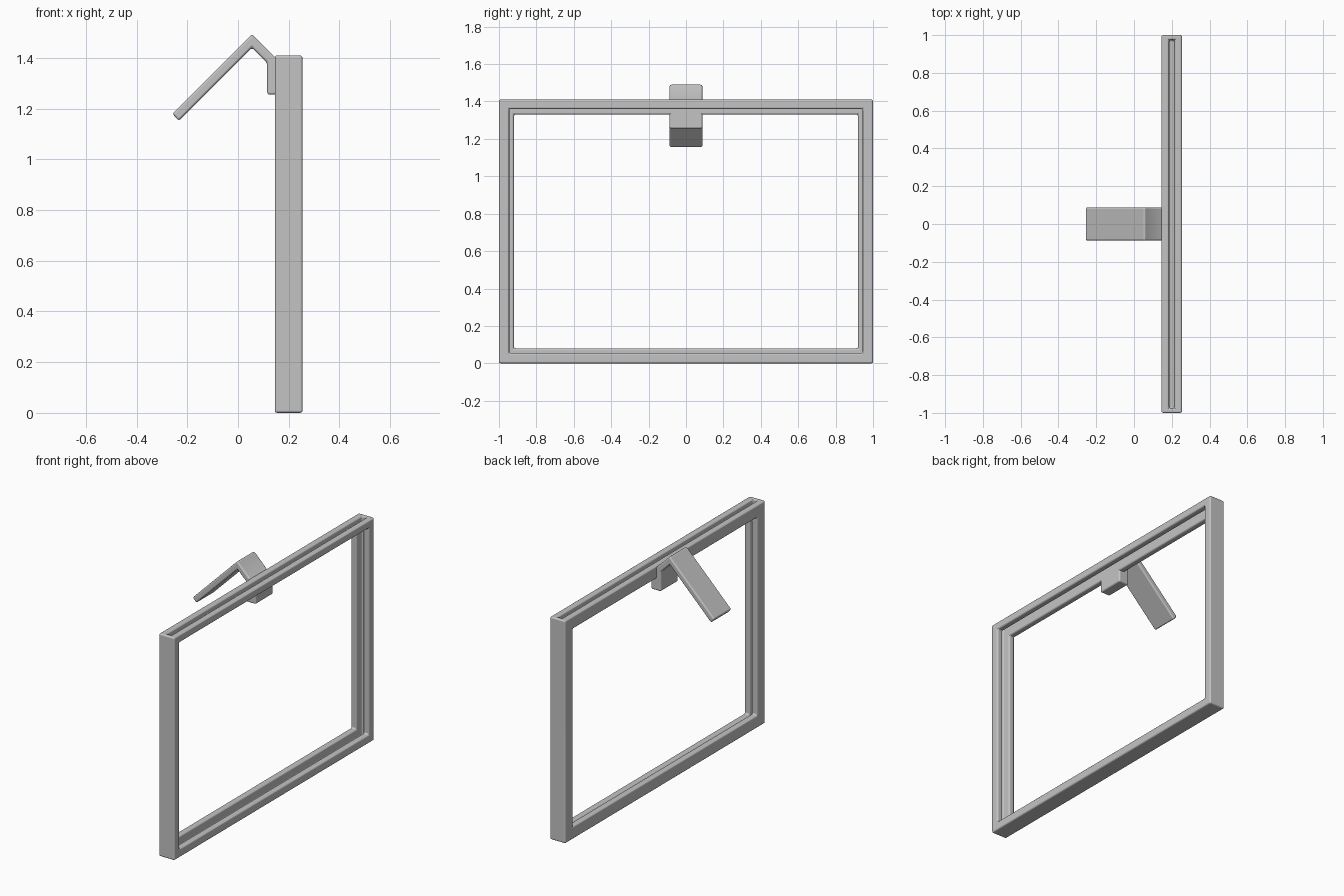
import bpy, bmesh

if "Cube" in bpy.data.objects:
    bpy.data.objects.remove(bpy.data.objects["Cube"])

grey = bpy.data.materials.new("plain grey")
grey.diffuse_color = (0.55, 0.55, 0.55, 1)
grey.use_nodes = True
grey.node_tree.nodes["Principled BSDF"].inputs["Base Color"].default_value = grey.diffuse_color


def make_object(name, bm):
    bmesh.ops.recalc_face_normals(bm, faces=bm.faces)
    mesh = bpy.data.meshes.new(name)
    bm.to_mesh(mesh)
    bm.free()
    mesh.materials.append(grey)
    ob = bpy.data.objects.new(name, mesh)
    bpy.context.collection.objects.link(ob)
    return ob


def prism(name, profile, half_width):
    """Extrude an x-z profile along y, centred on y = 0."""
    bm = bmesh.new()
    face = bm.faces.new([bm.verts.new((x, -half_width, z)) for x, z in profile])
    ext = bmesh.ops.extrude_face_region(bm, geom=[face])["geom"]
    moved = [g for g in ext if isinstance(g, bmesh.types.BMVert)]
    bmesh.ops.translate(bm, verts=moved, vec=(0, 2 * half_width, 0))
    return make_object(name, bm)


def box(name, x0, x1, half_width, z0, z1):
    return prism(name, [(x0, z0), (x1, z0), (x1, z1), (x0, z1)], half_width)


def cut(ob, cutter):
    mod = ob.modifiers.new("cut", 'BOOLEAN')
    mod.operation, mod.solver, mod.object = 'DIFFERENCE', 'EXACT', cutter
    bpy.context.view_layer.objects.active = ob
    bpy.ops.object.modifier_apply(modifier=mod.name)
    bpy.data.objects.remove(cutter)


def round_edges(ob, width):
    for p in ob.data.polygons:
        p.use_smooth = True
    mod = ob.modifiers.new("rounded edges", 'BEVEL')
    mod.width, mod.segments = width, 3
    mod.limit_method, mod.angle_limit = 'ANGLE', 0.5
    mod.harden_normals = True


# Frame: slab with a top-loading slot and a stepped opening
frame = box("frame", 0.145, 0.255, 1.0, 0.0, 1.41)
cut(frame, box("slot_cutter", 0.186, 0.214, 0.975, 0.022, 1.6))
cut(frame, box("back_opening_cutter", 0.05, 0.2, 0.92, 0.08, 1.33))
cut(frame, box("front_opening_cutter", 0.2, 0.35, 0.945, 0.055, 1.36))
round_edges(frame, 0.01)

# Clip: mounting block behind the top bar and a bent hook arm
clip = prism("hook_clip", [
    (0.1855, 1.255), (0.1855, 1.385), (0.155, 1.394), (0.055, 1.494),
    (-0.259, 1.18), (-0.234, 1.1515), (0.055, 1.4405), (0.115, 1.3805),
    (0.115, 1.255)], 0.088)
round_edges(clip, 0.01)
